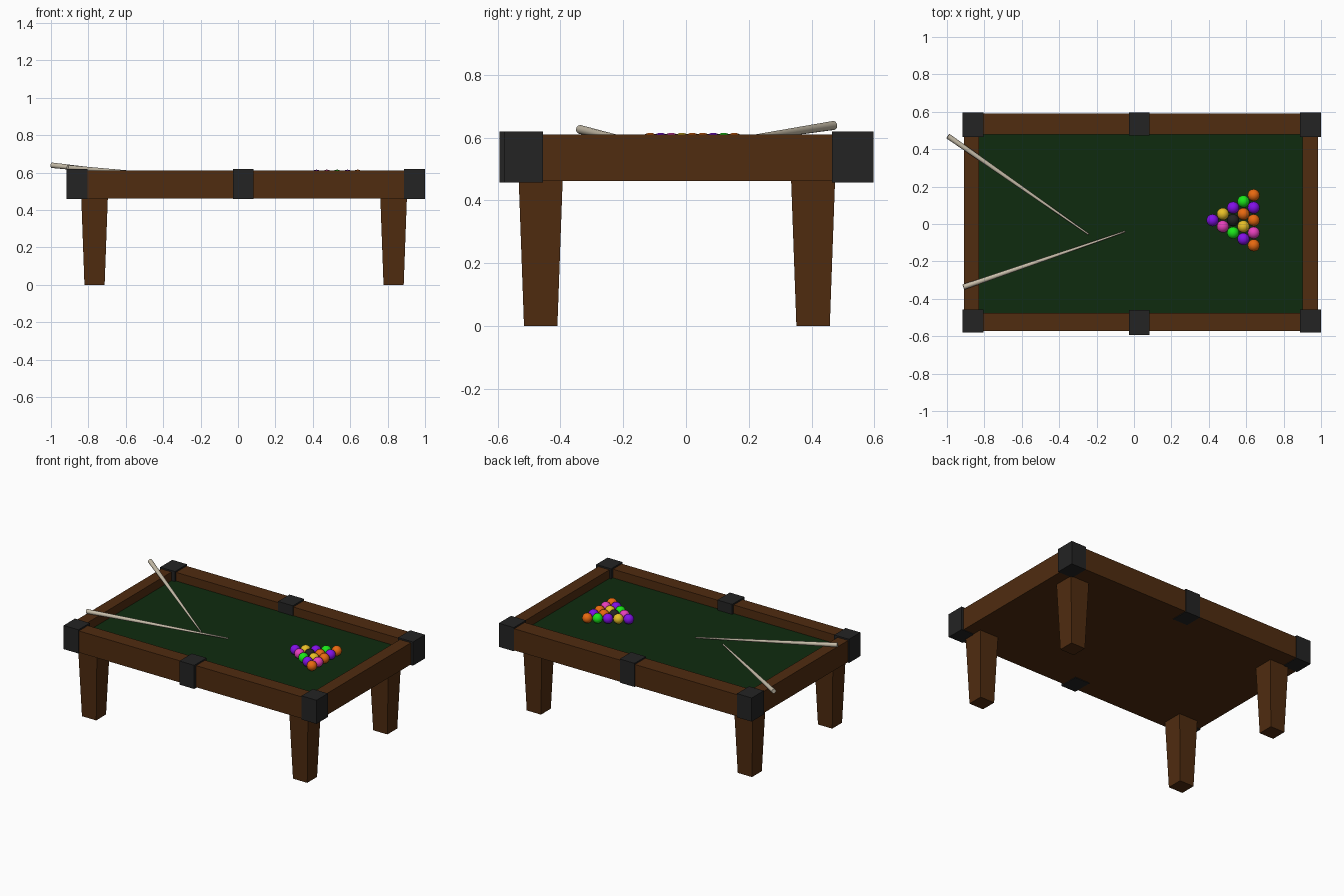
import bpy, bmesh
from mathutils import Vector

if "Cube" in bpy.data.objects:
    bpy.data.objects.remove(bpy.data.objects["Cube"])


def material(name, r, g, b):
    m = bpy.data.materials.new(name)
    m.diffuse_color = (r, g, b, 1)
    m.use_nodes = True
    m.node_tree.nodes["Principled BSDF"].inputs["Base Color"].default_value = m.diffuse_color
    return m


WOOD = material("dark wood", 0.08, 0.025, 0.005)
FELT = material("green felt", 0.0045, 0.024, 0.0045)
BLACK = material("black", 0.017, 0.017, 0.017)
ASH = material("pale cue wood", 0.56, 0.50, 0.39)
BALLS = {
    "P": material("purple", 0.22, 0.005, 0.80),
    "Y": material("yellow", 0.80, 0.52, 0.02),
    "K": material("pink", 0.80, 0.05, 0.50),
    "G": material("bright green", 0.01, 0.80, 0.01),
    "O": material("orange", 0.80, 0.14, 0.005),
    "B": BLACK,
}


def finish(bm, name, mat):
    bmesh.ops.recalc_face_normals(bm, faces=bm.faces)
    me = bpy.data.meshes.new(name)
    bm.to_mesh(me)
    bm.free()
    ob = bpy.data.objects.new(name, me)
    bpy.context.collection.objects.link(ob)
    me.materials.append(mat)
    return ob


def box(name, x, y, z, mat, taper=1.0):
    """Box from ranges; taper scales the bottom face about its centre."""
    bm = bmesh.new()
    bmesh.ops.create_cube(bm, size=1)
    for v in bm.verts:
        s = taper if v.co.z < 0 else 1
        v.co = Vector((sum(x) / 2 + v.co.x * s * (x[1] - x[0]),
                       sum(y) / 2 + v.co.y * s * (y[1] - y[0]),
                       sum(z) / 2 + v.co.z * (z[1] - z[0])))
    return finish(bm, name, mat)


def smooth(ob, angle):
    for p in ob.data.polygons:
        p.use_smooth = True
    ob.data.set_sharp_from_angle(angle=angle)


# table bed, felt and rails
Z = (0.462, 0.61)
box("bed", (-0.85, 0.92), (-0.50, 0.50), (0.462, 0.54), WOOD)
box("felt", (-0.832, 0.902), (-0.48, 0.482), (0.54, 0.551), FELT)
box("front_rail", (-0.909, 0.984), (-0.573, -0.476), Z, WOOD)
box("back_rail", (-0.909, 0.984), (0.478, 0.592), Z, WOOD)
box("left_rail", (-0.909, -0.83), (-0.476, 0.478), Z, WOOD)
box("right_rail", (0.90, 0.984), (-0.476, 0.478), Z, WOOD)

# black blocks at the corners and middles of the long rails
for side, x in (("left", (-0.916, -0.804)), ("middle", (-0.028, 0.084)),
                ("right", (0.887, 1.0))):
    front = (-0.594, -0.46) if side == "middle" else (-0.579, -0.456)
    back = (0.474, 0.597) if side == "middle" else (0.466, 0.597)
    box(side + "_front_block", x, front, (0.458, 0.62), BLACK)
    box(side + "_back_block", x, back, (0.458, 0.62), BLACK)

# tapered legs
for sx, cx in (("left", -0.767), ("right", 0.832)):
    for sy, cy in (("front", -0.463), ("back", 0.405)):
        box(f"{sy}_{sx}_leg", (cx - 0.071, cx + 0.071), (cy - 0.07, cy + 0.07),
            (0, 0.465), WOOD, 0.76)

# racked balls
RACK = ["P", "YK", "PBG", "GOYP", "OPOKO"]
for i, row in enumerate(RACK):
    for j, c in enumerate(row):
        bm = bmesh.new()
        bmesh.ops.create_uvsphere(bm, u_segments=20, v_segments=12, radius=0.0325)
        bmesh.ops.translate(bm, verts=bm.verts, vec=(
            0.42 + i * 0.055, 0.02 + (i / 2 - j) * 0.067, 0.583))
        smooth(finish(bm, f"ball_{i}_{j}", BALLS[c]), 3.1)

# cues resting on the left rail, thick end outside
for name, butt, tip in (
        ("back_cue", (-0.995, 0.47, 0.639), (-0.243, -0.055, 0.558)),
        ("front_cue", (-0.912, -0.337, 0.626), (-0.047, -0.04, 0.558))):
    a, b = Vector(butt), Vector(tip)
    bm = bmesh.new()
    bmesh.ops.create_cone(bm, cap_ends=True, segments=12, radius1=0.0145,
                          radius2=0.0045, depth=(b - a).length)
    rot = (b - a).to_track_quat("Z", "Y").to_matrix()
    bmesh.ops.rotate(bm, verts=bm.verts, cent=(0, 0, 0), matrix=rot)
    bmesh.ops.translate(bm, verts=bm.verts, vec=(a + b) / 2)
    smooth(finish(bm, name, ASH), 0.7)
